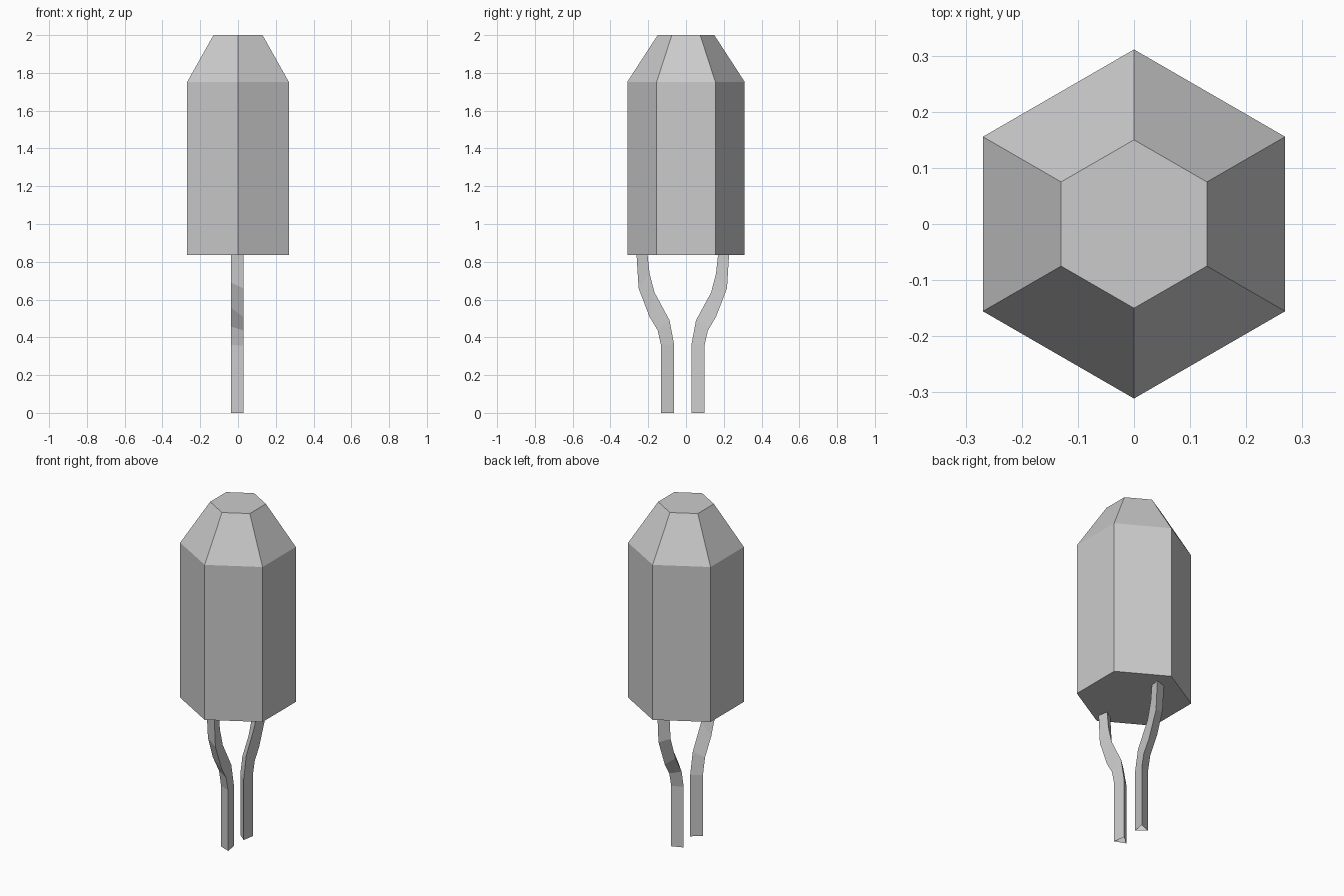
import bpy, bmesh, math

if "Cube" in bpy.data.objects:
    bpy.data.objects.remove(bpy.data.objects["Cube"])


def make_object(name, rings, cap):
    """Skin a list of equal-sized point rings into a flat-shaded mesh."""
    bm = bmesh.new()
    loops = [[bm.verts.new(p) for p in ring] for ring in rings]
    n = len(loops[0])
    for a, b in zip(loops, loops[1:]):
        for i in range(n):
            j = (i + 1) % n
            bm.faces.new((a[i], a[j], b[j], b[i]))
    if cap:
        bm.faces.new(loops[0][::-1])
        bm.faces.new(loops[-1])
    bmesh.ops.recalc_face_normals(bm, faces=bm.faces)
    mesh = bpy.data.meshes.new(name)
    bm.to_mesh(mesh)
    bm.free()
    obj = bpy.data.objects.new(name, mesh)
    bpy.context.collection.objects.link(obj)
    return obj


# Hexagonal body with tapered top
def hexagon(r, z):
    return [(r * math.sin(k * math.pi / 3), r * math.cos(k * math.pi / 3), z)
            for k in range(6)]


make_object("body", [hexagon(0.311, 0.836), hexagon(0.311, 1.752),
                     hexagon(0.15, 2.0)], cap=True)

# Bent triangular wires, open-ended: (outer offset, outer z, inner offset, inner z)
wire_path = [
    (0.115, 0.0, 0.046, 0.0),
    (0.115, 0.357, 0.046, 0.362),
    (0.133, 0.437, 0.070, 0.490),
    (0.176, 0.508, 0.150, 0.638),
    (0.234, 0.660, 0.176, 0.738),
    (0.245, 0.840, 0.187, 0.842),
]
CENTRE_Y = -0.017


def wire_ring(side, oy, oz, iy, iz):
    t = 0.37
    return [(0.028, CENTRE_Y + side * oy, oz),
            (0.017, CENTRE_Y + side * iy, iz),
            (-0.036, CENTRE_Y + side * (oy + t * (iy - oy)), oz + t * (iz - oz))]


for name, side in (("front_wire", -1), ("back_wire", 1)):
    make_object(name, [wire_ring(side, *p) for p in wire_path], cap=False)
